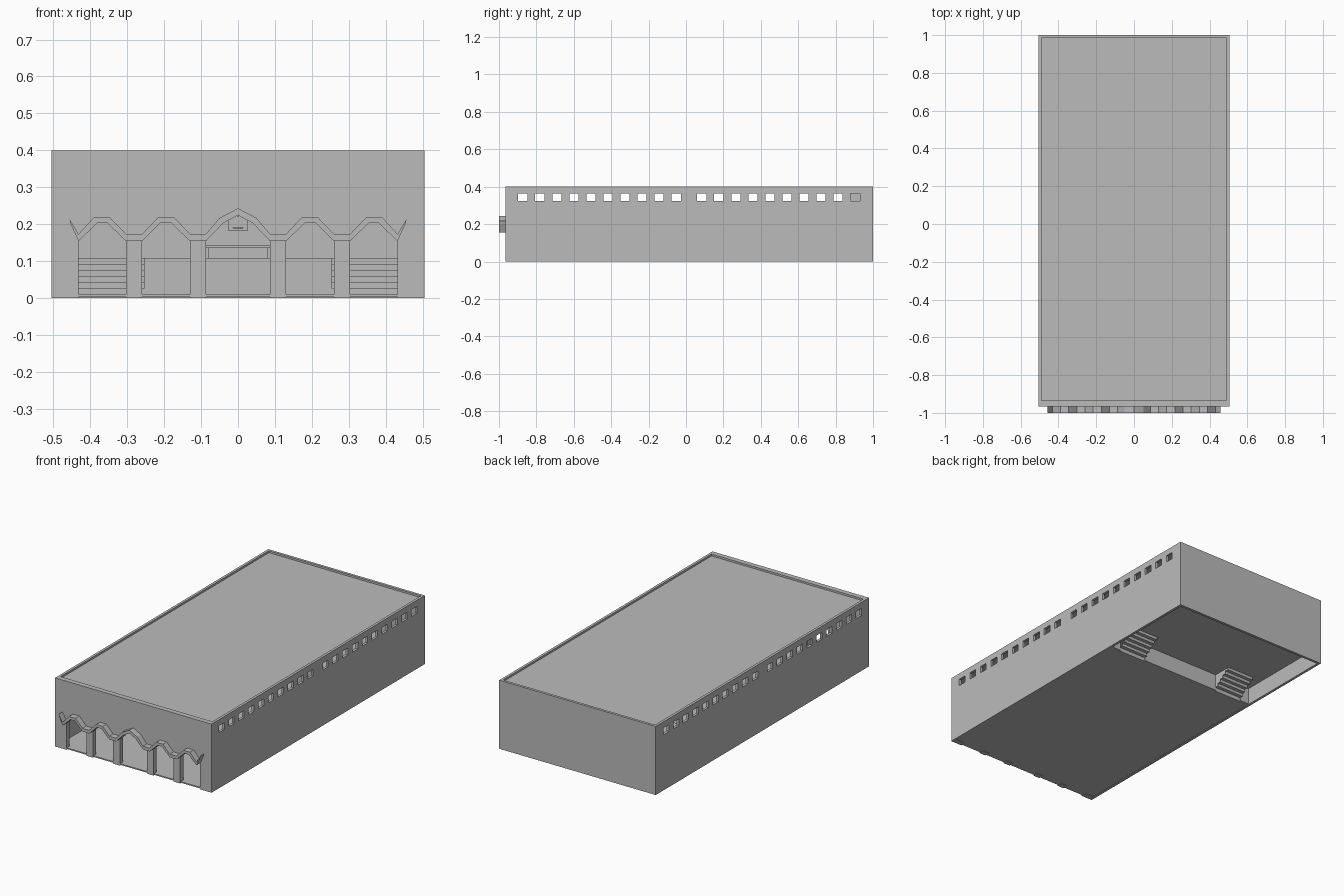
import bpy, bmesh, math
from mathutils import Vector

if "Cube" in bpy.data.objects:
    bpy.data.objects.remove(bpy.data.objects["Cube"])

grey = bpy.data.materials.new("plain_grey")
grey.diffuse_color = (0.5, 0.5, 0.5, 1)
grey.use_nodes = True
grey.node_tree.nodes["Principled BSDF"].inputs["Base Color"].default_value = grey.diffuse_color

X, Y0, Y1, H, T = 0.505, -0.965, 1.0, 0.4, 0.015
FRONT_T = 0.03


def finish(name, bm):
    bmesh.ops.recalc_face_normals(bm, faces=bm.faces)
    me = bpy.data.meshes.new(name)
    bm.to_mesh(me)
    bm.free()
    me.materials.append(grey)
    ob = bpy.data.objects.new(name, me)
    bpy.context.collection.objects.link(ob)
    return ob


def prism(name, pts, offset):
    """Extrude one flat outline along an offset."""
    bm = bmesh.new()
    face = bm.faces.new([bm.verts.new(p) for p in pts])
    ext = bmesh.ops.extrude_face_region(bm, geom=[face], use_keep_orig=True)
    verts = [g for g in ext["geom"] if isinstance(g, bmesh.types.BMVert)]
    bmesh.ops.translate(bm, verts=verts, vec=Vector(offset))
    return finish(name, bm)


def box(name, x0, x1, y0, y1, z0, z1):
    return prism(name, [(x0, y0, z0), (x1, y0, z0), (x1, y1, z0), (x0, y1, z0)],
                 (0, 0, z1 - z0))


def mirrored(half):
    """Left half outline (ending on x = 0) plus its mirror."""
    return half + [(-x, z) for x, z in reversed(half) if x != 0]


# Wavy trim: upper and lower edges of the left half
top = [(-0.457, 0.215), (-0.432, 0.173), (-0.39, 0.219), (-0.348, 0.219),
       (-0.303, 0.173), (-0.26, 0.173), (-0.216, 0.219), (-0.173, 0.219),
       (-0.13, 0.173), (-0.087, 0.173), (-0.05, 0.217), (0, 0.243)]
low = [(-0.453, 0.2), (-0.432, 0.154), (-0.381, 0.203), (-0.354, 0.203),
       (-0.303, 0.154), (-0.26, 0.154), (-0.211, 0.203), (-0.181, 0.203),
       (-0.13, 0.154), (-0.087, 0.154), (-0.04, 0.203), (0, 0.224)]
outline = mirrored(top) + mirrored(low)[::-1]
prism("wavy_trim", [(x, -1.0, z) for x, z in outline], (0, 1.0 + Y0, 0))

# Front wall: one outline with five arched openings, columns left between them
half = [(-X, H), (-X, 0)]
for i in (1, 5):
    a, b = low[i], low[i + 3]
    half += [(a[0], 0)] + low[i:i + 4] + [(b[0], 0)]
half += [(low[9][0], 0)] + low[9:]
prism("front_wall", [(x, Y0, z) for x, z in mirrored(half)], (0, FRONT_T, 0))

# Back wall
box("back_wall", -X, X, Y1 - T, Y1, 0, H)

# Side walls with two runs of ten windows
windows = [(s + 0.091 * i - 0.025, s + 0.091 * i + 0.025)
           for s in (-0.872, 0.085) for i in range(10)]
ys = [Y0 + FRONT_T] + [y for w in windows for y in w] + [Y1 - T]
zs = [0, 0.324, 0.364, H]
for side, name in ((-1, "left_wall"), (1, "right_wall")):
    bm = bmesh.new()
    grid = [[bm.verts.new((side * X, y, z)) for z in zs] for y in ys]
    for i in range(len(ys) - 1):
        for j in range(3):
            if not (j == 1 and i % 2):
                bm.faces.new([grid[i][j], grid[i + 1][j],
                              grid[i + 1][j + 1], grid[i][j + 1]])
    ext = bmesh.ops.extrude_face_region(bm, geom=bm.faces[:], use_keep_orig=True)
    verts = [g for g in ext["geom"] if isinstance(g, bmesh.types.BMVert)]
    bmesh.ops.translate(bm, verts=verts, vec=(-side * T, 0, 0))
    finish(name, bm)

# Roof slab, set just below the wall tops
XI, YF, YB = X - T, Y0 + FRONT_T, Y1 - T
box("roof", -XI, XI, YF, YB, 0.375, 0.389)

# Lower floor, reaching out under the openings
RY, SY, S0, S1, UP = 0.39, 0.52, 0.255, 0.432, 0.108
box("lower_floor", -XI, XI, Y0 + 0.004, RY, 0.003, 0.01)

# Raised rear floor with a notch for each stair
plan = [(-XI, YB), (-XI, RY), (-S1, RY), (-S1, SY), (-S0, SY), (-S0, RY), (0, RY)]
prism("raised_floor", [(x, y, UP - 0.008) for x, y in mirrored(plan)], (0, 0, 0.008))

# Riser walls between and beside the stairs
for name, x0, x1 in (("riser_left", -XI, -S1), ("riser_middle", -S0, S0),
                     ("riser_right", S1, XI)):
    box(name, x0, x1, RY, RY + 0.008, 0.003, UP - 0.008)

# Stairs: thin zigzag profile
N = 6
run, rise = (SY - RY) / N, (UP - 0.01) / N
zig = []
for i in range(N):
    zig += [(RY + i * run, 0.01 + i * rise), (RY + i * run, 0.01 + (i + 1) * rise)]
zig.append((SY, UP))
under = [(y + 0.004, z - 0.004) for y, z in reversed(zig)]
for side, name in ((-1, "left_stair"), (1, "right_stair")):
    prism(name, [(side * S0, y, z) for y, z in zig + under], (side * (S1 - S0), 0, 0))

# Bench on the raised floor
box("bench_seat", -0.086, 0.086, 0.74, 0.8, 0.136, 0.144)
box("bench_body", -0.08, 0.08, 0.75, 0.79, UP, 0.136)

# Ball hoop hung from the ceiling
box("hoop_mount", -0.012, 0.012, 0.88, 0.93, 0.2, 0.376)
box("backboard", -0.027, 0.027, 0.87, 0.88, 0.183, 0.222)
box("target_plate", -0.013, 0.013, 0.866, 0.87, 0.193, 0.212)
bpy.ops.mesh.primitive_torus_add(major_radius=0.013, minor_radius=0.0015,
                                 major_segments=16, minor_segments=6,
                                 location=(0, 0.852, 0.19))
ring = bpy.context.object
ring.name = "hoop_ring"
ring.data.materials.append(grey)
